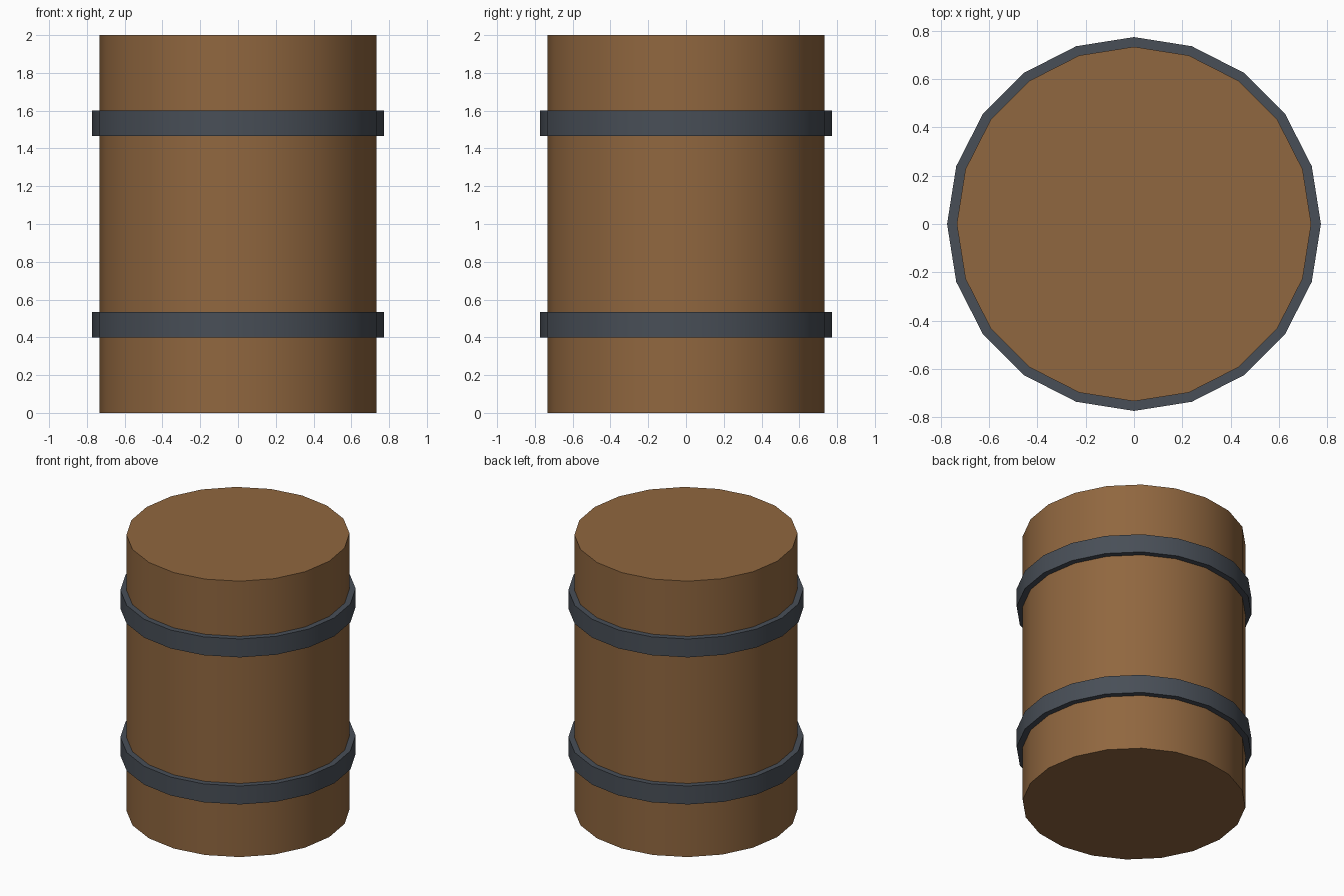
import bpy
import math

if "Cube" in bpy.data.objects:
    bpy.data.objects.remove(bpy.data.objects["Cube"])

SIDES = 20


def material(name, rgb):
    mat = bpy.data.materials.new(name)
    mat.diffuse_color = (*rgb, 1.0)
    mat.use_nodes = True
    mat.node_tree.nodes["Principled BSDF"].inputs["Base Color"].default_value = mat.diffuse_color
    return mat


def drum(name, radius, z0, z1, mat):
    # Cylinder spanning z0..z1 with a corner on each main axis
    bpy.ops.mesh.primitive_cylinder_add(
        vertices=SIDES, radius=radius, depth=z1 - z0,
        location=(0, 0, (z0 + z1) / 2))
    obj = bpy.context.object
    obj.name = name
    obj.data.materials.append(mat)
    bpy.ops.object.shade_smooth_by_angle(angle=math.radians(30))
    return obj


wood = material("wood", (0.28, 0.135, 0.05))
iron = material("iron", (0.065, 0.077, 0.095))

# Wooden barrel body
drum("barrel_body", 0.733, 0.0, 2.0, wood)

# Iron hoops, mirrored about mid height
for name, z in (("lower_hoop", 0.467), ("upper_hoop", 1.533)):
    drum(name, 0.773, z - 0.0667, z + 0.0667, iron)
